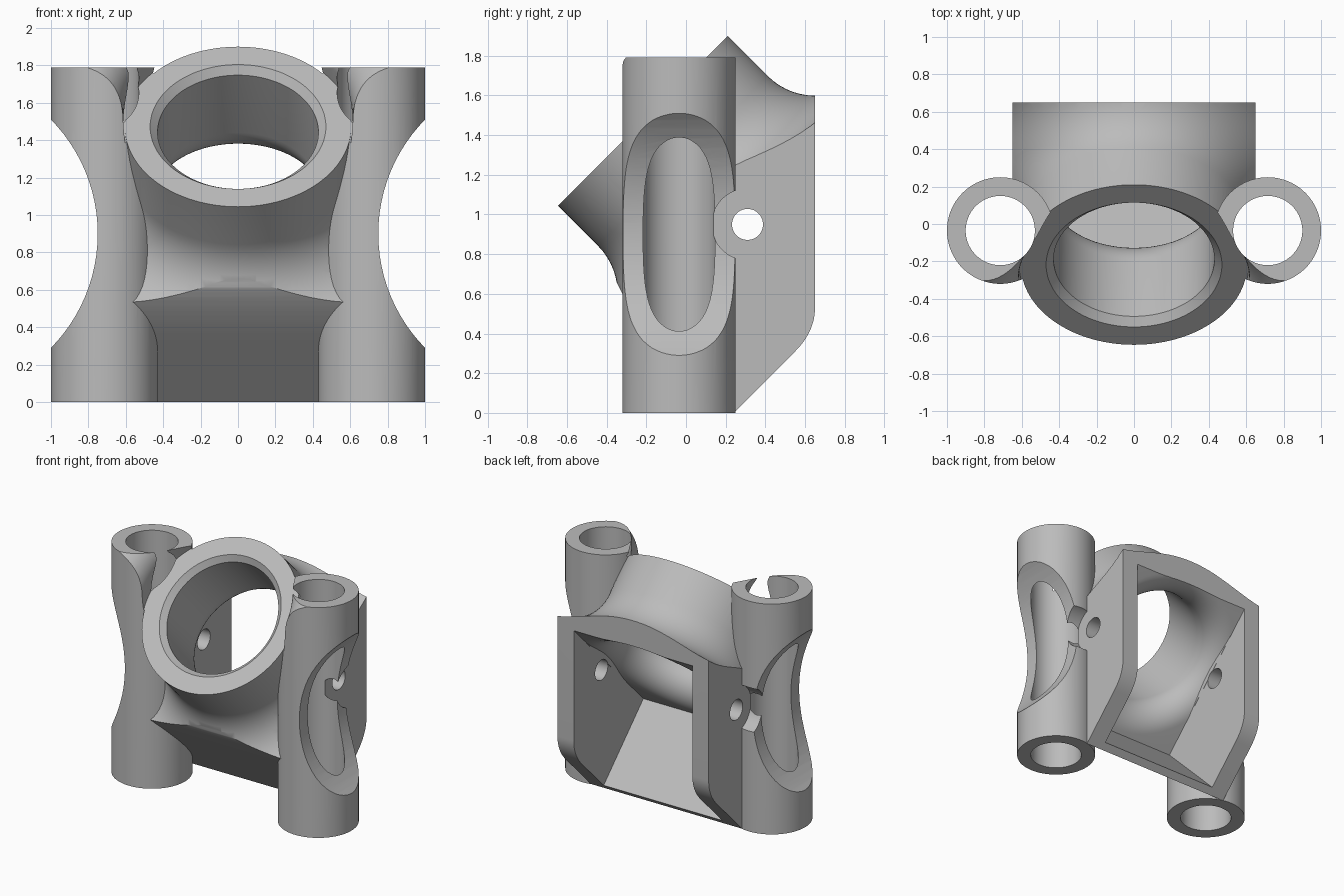
import bpy, bmesh, math
from mathutils import Vector

old = bpy.data.objects.get("Cube")
if old:
    bpy.data.objects.remove(old, do_unlink=True)

grey = bpy.data.materials.new("plain_grey")
grey.use_nodes = True
COLOUR = (0.5, 0.5, 0.5, 1)
grey.diffuse_color = COLOUR
grey.node_tree.nodes["Principled BSDF"].inputs["Base Color"].default_value = COLOUR


def finish(bm, name):
    bmesh.ops.recalc_face_normals(bm, faces=bm.faces)
    mesh = bpy.data.meshes.new(name)
    bm.to_mesh(mesh)
    bm.free()
    mesh.materials.append(grey)
    obj = bpy.data.objects.new(name, mesh)
    bpy.context.collection.objects.link(obj)
    return obj


def lathe(name, profile, origin, axis, sides=96):
    """Solid of revolution from (distance along axis, radius) pairs."""
    turn = Vector(axis).to_track_quat('Z', 'Y')
    bm = bmesh.new()
    rings = []
    for along, radius in profile:
        ring = []
        for i in range(sides):
            t = 2 * math.pi * i / sides
            local = Vector((radius * math.cos(t), radius * math.sin(t), along))
            ring.append(bm.verts.new(Vector(origin) + turn @ local))
        rings.append(ring)
    for low, high in zip(rings, rings[1:]):
        for i in range(sides):
            j = (i + 1) % sides
            bm.faces.new((low[i], low[j], high[j], high[i]))
    bm.faces.new(rings[0])
    bm.faces.new(rings[-1])
    return finish(bm, name)


def rod(name, origin, axis, radius, start, end):
    return lathe(name, [(start, radius), (end, radius)], origin, axis)


def prism(name, outline, half_width):
    """Side outline of (y, z) points, extruded across x."""
    bm = bmesh.new()
    left = [bm.verts.new((half_width, y, z)) for y, z in outline]
    right = [bm.verts.new((-half_width, y, z)) for y, z in outline]
    bm.faces.new(left)
    bm.faces.new(right)
    for i in range(len(outline)):
        j = (i + 1) % len(outline)
        bm.faces.new((left[i], left[j], right[j], right[i]))
    return finish(bm, name)


def combine(target, tool, operation):
    mod = target.modifiers.new("join", 'BOOLEAN')
    mod.operation = operation
    mod.solver = 'EXACT'
    mod.object = tool
    bpy.context.view_layer.objects.active = target
    bpy.ops.object.modifier_apply(modifier=mod.name)
    bpy.data.objects.remove(tool, do_unlink=True)


def bend(a, b, c, steps=12):
    """Quadratic curve used for rounded outline corners."""
    a, b, c = Vector(a), Vector(b), Vector(c)
    pts = []
    for i in range(steps + 1):
        t = i / steps
        pts.append(tuple(a * (1 - t) ** 2 + b * 2 * t * (1 - t) + c * t * t))
    return pts


def flare(start, radius, size, direction=1, steps=14):
    """Quarter round that widens a bore or collar along its axis."""
    return [(start + direction * size * math.sin(t), radius + size * (1 - math.cos(t)))
            for t in (math.pi / 2 * i / steps for i in range(steps + 1))]


# Tilted axis of the ring
CENTRE = (0, 0.627, 0.627)
AXIS = (0, 1, -1)
TUBE_X, TUBE_Y, TUBE_TOP = 0.715, -0.035, 1.79
UP, ACROSS = (0, 0, 1), (1, 0, 0)
SCREW = (0, 0.31, 0.95)

# Flared ring trimmed to the box outline
bracket = lathe("ring_bracket",
                [(-1.195, 0.605)] + flare(-0.91, 0.605, 0.34) + [(-0.569, 1.6), (0.6, 1.6)],
                CENTRE, AXIS, 128)
outline = [(0.24, 0)]
outline += bend((0.55, 0.31), (0.65, 0.41), (0.65, 0.53))
outline += [(0.65, 2.4), (-0.9, 2.4), (-0.9, 1.27), (-0.38, 0.72)]
outline += bend((-0.34, 0.64), (-0.30, 0.54), (-0.10, 0.34))
combine(bracket, prism("box_outline", outline, 0.65), 'INTERSECT')

# Side tubes with outer scoop, ring clearance and screw head notch
for side in (1, -1):
    x = side * TUBE_X
    tube = rod("side_tube", (x, TUBE_Y, 0), UP, 0.285, 0, TUBE_TOP)
    combine(tube, rod("scoop", (side * 1.62, 0, 0.9), (0, 1, 0), 0.87, -0.6, 0.6), 'DIFFERENCE')
    clearance = [(-1.19, 0.615)] + flare(-1.28, 0.615, 0.2, -1) + [(-1.49, 0.95), (-1.9, 0.95)]
    combine(tube, lathe("clearance", clearance, CENTRE, AXIS), 'DIFFERENCE')
    notch = rod("notch", SCREW, (side, 0, 0), 0.18, 0.65, 1.2)
    combine(tube, notch, 'DIFFERENCE')
    combine(bracket, tube, 'UNION')

# Tube bores
for side in (1, -1):
    bore = rod("bore", (side * TUBE_X, TUBE_Y, 0), UP, 0.185, -0.2, 2.2)
    combine(bracket, bore, 'DIFFERENCE')

# Hollow box, open to the back and below
R = math.sqrt(0.5)
corners = [(0.23, -0.52), (0.23, 0.5), (2.4, 0.5), (2.4, -0.52)]
cavity = prism("cavity", [((p + a) * R, (p - a) * R) for p, a in corners], 0.51)
combine(bracket, cavity, 'DIFFERENCE')

# Ring opening with chamfered mouth and rounded inner lip
opening = lathe("opening",
                [(-1.30, 0.575), (-1.155, 0.43)] + flare(-0.72, 0.43, 0.2) + [(-0.45, 0.63)],
                CENTRE, AXIS, 128)
limit = prism("lip_limit", [(-2, -1), (2, -1), (2, 3), (-2, 3)], 0.509)
combine(opening, limit, 'INTERSECT')
combine(bracket, opening, 'DIFFERENCE')

# Screw holes through both box sides
combine(bracket, rod("screw_hole", SCREW, ACROSS, 0.078, -0.9, 0.9), 'DIFFERENCE')

# Smooth curved walls, keep machined edges crisp
bpy.ops.object.select_all(action='DESELECT')
bracket.select_set(True)
bpy.context.view_layer.objects.active = bracket
bpy.ops.object.shade_smooth_by_angle(angle=math.radians(30))
